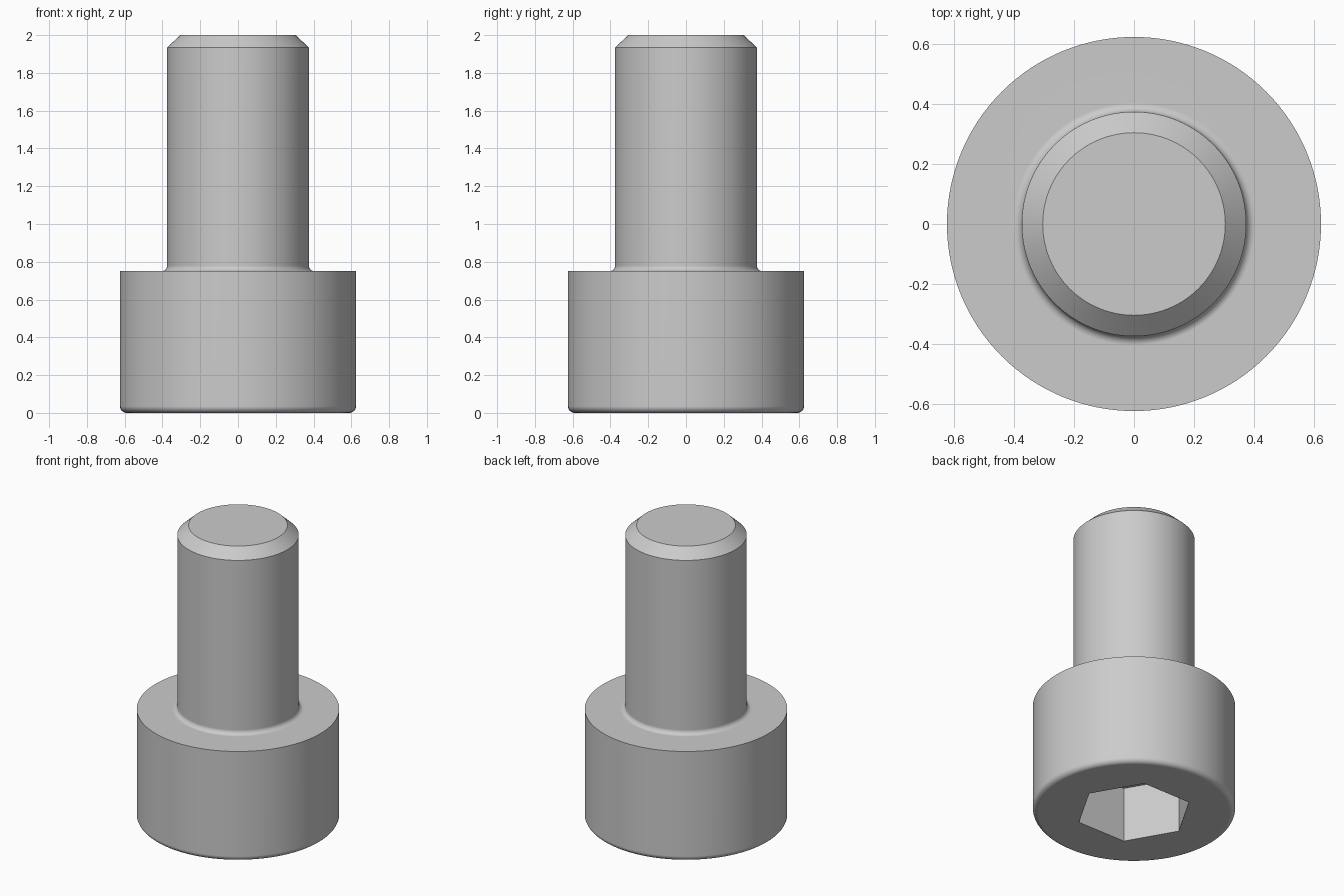
import bpy, bmesh
from math import sin, cos, pi, radians
from mathutils import Matrix

default = bpy.data.objects.get("Cube")
if default:
    bpy.data.objects.remove(default, do_unlink=True)

SEGMENTS = 128
HEAD_R, HEAD_H = 0.625, 0.75
SHANK_R, TIP_R, TOTAL_H = 0.375, 0.305, 2.0
EDGE_R, NECK_R = 0.035, 0.03
SOCKET_FLATS, SOCKET_DEPTH = 0.625, 0.375

steel = bpy.data.materials.new("steel_grey")
steel.use_nodes = True
steel.diffuse_color = (0.6, 0.6, 0.6, 1)
steel.node_tree.nodes["Principled BSDF"].inputs["Base Color"].default_value = steel.diffuse_color


def make_object(name, bm):
    mesh = bpy.data.meshes.new(name)
    bm.to_mesh(mesh)
    bm.free()
    mesh.materials.append(steel)
    obj = bpy.data.objects.new(name, mesh)
    bpy.context.collection.objects.link(obj)
    return obj


def arc(cx, cz, r, start, end, steps=6):
    angles = [radians(start + (end - start) * i / steps) for i in range(steps + 1)]
    return [(cx + r * cos(a), cz + r * sin(a)) for a in angles]


def lathe(name, profile):
    bm = bmesh.new()
    verts = [bm.verts.new((r, 0, z)) for r, z in profile]
    edges = [bm.edges.new(pair) for pair in zip(verts, verts[1:])]
    bmesh.ops.spin(bm, geom=verts + edges, cent=(0, 0, 0), axis=(0, 0, 1),
                   angle=2 * pi, steps=SEGMENTS)
    bmesh.ops.remove_doubles(bm, verts=bm.verts[:], dist=0.0001)
    bmesh.ops.holes_fill(bm, edges=[e for e in bm.edges if e.is_boundary], sides=0)
    bmesh.ops.recalc_face_normals(bm, faces=bm.faces[:])
    return make_object(name, bm)


# Head with rounded rim, filleted neck, shank and chamfered tip
profile = arc(HEAD_R - EDGE_R, EDGE_R, EDGE_R, -90, 0)
profile += [(HEAD_R, HEAD_H)]
profile += arc(SHANK_R + NECK_R, HEAD_H + NECK_R, NECK_R, 270, 180)
profile += [(SHANK_R, 1.935), (TIP_R, TOTAL_H)]
screw = lathe("socket_head_screw", profile)

# Hexagonal socket cut into the underside of the head
bm = bmesh.new()
socket_r = SOCKET_FLATS / 2 / cos(pi / 6)
ring = [bm.verts.new((socket_r * cos(i * pi / 3), socket_r * sin(i * pi / 3), -SOCKET_DEPTH))
        for i in range(6)]
base = bm.faces.new(ring)
top = bmesh.ops.extrude_face_region(bm, geom=[base])["geom"]
bmesh.ops.translate(bm, vec=(0, 0, 2 * SOCKET_DEPTH),
                    verts=[v for v in top if isinstance(v, bmesh.types.BMVert)])
bmesh.ops.recalc_face_normals(bm, faces=bm.faces[:])
cutter = make_object("socket_cutter", bm)
cutter.hide_render = True

cut = screw.modifiers.new("socket", 'BOOLEAN')
cut.operation = 'DIFFERENCE'
cut.solver = 'EXACT'
cut.object = cutter
bpy.ops.object.select_all(action='DESELECT')
screw.select_set(True)
bpy.context.view_layer.objects.active = screw
bpy.ops.object.modifier_apply(modifier=cut.name)
bpy.data.objects.remove(cutter, do_unlink=True)

# Smooth round surfaces, crisp machined edges
bpy.ops.object.shade_smooth_by_angle(angle=radians(30))
weighted = screw.modifiers.new("weighted_normals", 'WEIGHTED_NORMAL')
weighted.keep_sharp = True
